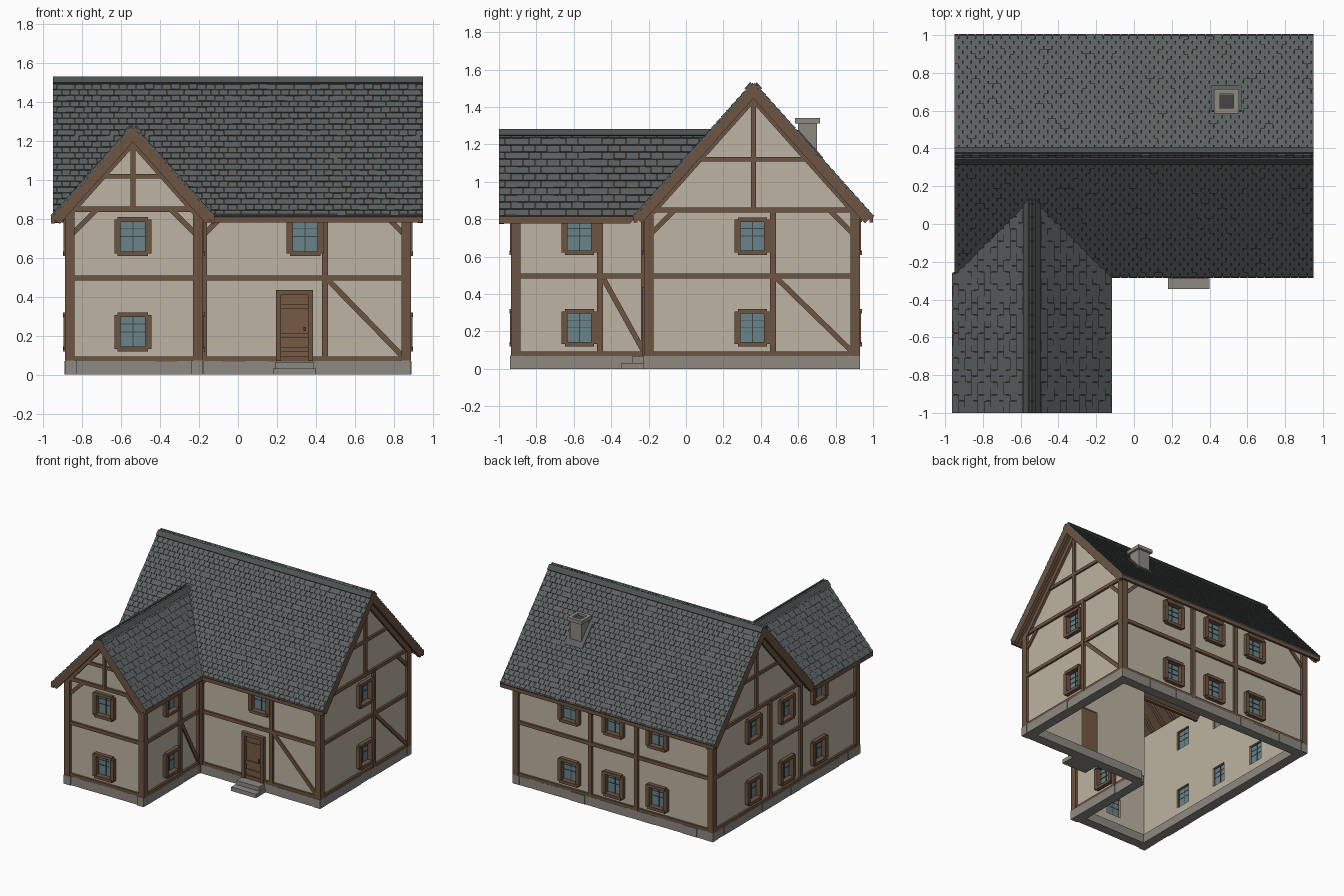
import bpy, bmesh, math, random
from mathutils import Vector as V

random.seed(4)
cube = bpy.data.objects.get("Cube")
if cube:
    bpy.data.objects.remove(cube)


def material(name, *rgb):
    m = bpy.data.materials.new(name)
    m.use_nodes = True
    m.diffuse_color = (*rgb, 1)
    m.node_tree.nodes["Principled BSDF"].inputs["Base Color"].default_value = (*rgb, 1)
    return m


PLASTER = material("cream plaster", .51, .455, .36)
TIMBER = material("brown timber", .155, .09, .054)
DOOR = material("door wood", .18, .1, .057)
SLATE = material("grey slate", .105, .118, .12)
RIDGE = material("dark ridge slate", .07, .085, .08)
STONE = material("foundation stone", .27, .25, .22)
GLASS = material("blue glass", .14, .23, .25)
SOOT = material("dark iron", .06, .06, .06)

parts = {}


def part(name, mat):
    return parts.setdefault(name, (bmesh.new(), mat))[0]


def box(bm, c, ax, ay, az):
    """Box from its centre and three half axes."""
    s = (-1, 1)
    v = [bm.verts.new(c + ax * i + ay * j + az * k) for i in s for j in s for k in s]
    for f in ("0132", "4675", "0451", "2376", "0264", "1573"):
        bm.faces.new([v[int(n)] for n in f])


def block(bm, lo, hi):
    lo, hi = V(lo), V(hi)
    h = (hi - lo) / 2
    box(bm, (lo + hi) / 2, V((h.x, 0, 0)), V((0, h.y, 0)), V((0, 0, h.z)))


def finish(name, bm, mat):
    bmesh.ops.recalc_face_normals(bm, faces=bm.faces[:])
    me = bpy.data.meshes.new(name)
    bm.to_mesh(me)
    bm.free()
    me.materials.append(mat)
    ob = bpy.data.objects.new(name, me)
    bpy.context.scene.collection.objects.link(ob)
    return ob


# Shared sizes: roof pitch and the ridge lines (centre, deck top height)
PITCH = 1.12
MAIN_C, MAIN_Z, WING_C, WING_Z = .36, 1.515, -.54, 1.265
X, Y, Z = V((1, 0, 0)), V((0, 1, 0)), V((0, 0, 1))

# Wall planes: origin, direction along the wall, outward direction
WALLS = {
    "front": (Y * -.205, X, -Y), "wing_front": (Y * -.915, X, -Y),
    "wing_side": (X * -.2, Y, X), "right": (X * .87, Y, X),
    "left": (X * -.87, Y, -X), "back": (Y * .91, X, Y),
}


def at(w, u, z, d=0):
    o, along, out = WALLS[w]
    return o + along * u + Z * z + out * d


def bar(bm, w, u0, z0, u1, z1, width, d0=-.01, d1=.02):
    """Beam lying on a wall between two points."""
    p, q = at(w, u0, z0, (d0 + d1) / 2), at(w, u1, z1, (d0 + d1) / 2)
    out = WALLS[w][2]
    side = (q - p).cross(out).normalized()
    box(bm, (p + q) / 2, (q - p) / 2, side * width / 2, out * (d1 - d0) / 2)


# Plaster walls: hollow shell with openings
def prism(name, lo, hi, c, peak, bottom, a0, a1, along_x):
    bm = bmesh.new()
    prof = [(lo, bottom), (hi, bottom), (hi, peak - PITCH * (hi - c)),
            (c, peak), (lo, peak - PITCH * (c - lo))]
    f = bm.faces.new([bm.verts.new((a0, b, z) if along_x else (b, a0, z)) for b, z in prof])
    r = bmesh.ops.extrude_face_region(bm, geom=[f])
    move = (X if along_x else Y) * (a1 - a0)
    bmesh.ops.translate(bm, vec=move, verts=[v for v in r["geom"] if isinstance(v, bmesh.types.BMVert)])
    return finish(name, bm, PLASTER)


openings = bmesh.new()


def opening(w, u, z, hw, hh):
    _, along, out = WALLS[w]
    box(openings, at(w, u, z), along * hw, Z * hh, out * .065)


# Windows: jambs, head, sill, pane and glazing bars
def window(w, u, z):
    hw, hh = .065, .077
    opening(w, u, z, hw, hh)
    fr = part(w + "_window_frames", TIMBER)
    for s in (-1, 1):
        bar(fr, w, u + s * .079, z - .088, u + s * .079, z + .088, .032, -.03, .026)
        bar(fr, w, u - .078, z + s * .088, u + .078, z + s * .088, .024, -.03, .03)
    bar(part(w + "_panes", GLASS), w, u, z - hh, u, z + hh, hw * 2, -.02, -.012)
    gl = part(w + "_glazing_bars", SOOT)
    bar(gl, w, u, z - hh, u, z + hh, .005, -.022, -.008)
    for dz in (0, .04):
        bar(gl, w, u - hw, z + dz, u + hw, z + dz, .004, -.022, -.008)


# Timber framing of one wall
def frame(w, u0, u1, posts, windows, floors=(.22, .71), braces=(), corners=(1, -1)):
    bm = part(w + "_timbers", TIMBER)
    for z, t in ((.08, .025), (.497, .028), (.85, .028)):
        bar(bm, w, u0, z, u1, z, t, -.01, .016)
    for u in (u0 + .005, u1 - .005):
        bar(bm, w, u, .07, u, .862, .05)
    for u in posts:
        bar(bm, w, u, .07, u, .85, .032, -.01, .018)
    for s in corners:
        e = u0 if s > 0 else u1
        bar(bm, w, e + s * .02, .725, e + s * .14, .845, .026, -.01, .012)
    for a, za, b, zb in braces:
        bar(bm, w, a, za, b, zb, .028, -.01, .012)
    for u in windows:
        for z in floors:
            window(w, u, z)


def gable(w, c, peak, half, collar):
    bm = part(w + "_gable_timbers", TIMBER)
    for s in (-1, 1):
        bar(bm, w, c, peak, c + s * half, peak - PITCH * half, .035)
    k = (peak - collar) / PITCH
    bar(bm, w, c - k, collar, c + k, collar, .025, -.01, .014)
    bar(bm, w, c, .85, c, peak, .026, -.01, .017)


frame("front", -.19, .87, [.447], [.345], floors=[.71], braces=[(.46, .49, .85, .09)])
frame("wing_front", -.87, -.2, [], [WING_C])
frame("wing_side", -.915, -.21, [-.46], [-.57], braces=[(-.44, .48, -.23, .1)], corners=())
frame("right", -.205, .91, [.465], [.355], braces=[(.48, .49, .89, .09)])
frame("left", -.915, .91, [.19, -.2], [.4, -.02, -.43])
frame("back", -.87, .87, [-.205, .205], [-.39, 0, .39])
for side in ("left", "right"):
    gable(side, MAIN_C, MAIN_Z - .07, .54, 1.12)
gable("wing_front", WING_C, WING_Z - .07, .33, 1.02)

# Door with frame, boards and handle
opening("front", .29, .24, .075, .18)
leaf = part("door", DOOR)
bar(leaf, "front", .29, .07, .29, .41, .145, -.035, .004)
for z in (.13, .2, .35):
    bar(leaf, "front", .22, z, .36, z, .022, 0, .012)
surround = part("door_frame", TIMBER)
for u in (.207, .373):
    bar(surround, "front", u, .07, u, .42, .026, -.03, .028)
bar(surround, "front", .194, .423, .386, .423, .026, -.03, .03)
bar(part("door_handle", SOOT), "front", .343, .225, .343, .245, .012, 0, .022)

# Cut the shell
shell = prism("walls", -.205, .91, MAIN_C, MAIN_Z - .028, .05, -.87, .87, True)
steps = [
    ("UNION", prism("wing_body", -.87, -.2, WING_C, WING_Z - .028, .05, -.915, -.1, False)),
    ("DIFFERENCE", prism("main_room", -.165, .87, MAIN_C, MAIN_Z + .03, -.1, -.83, .83, True)),
    ("DIFFERENCE", prism("wing_room", -.83, -.24, WING_C, WING_Z + .03, -.1, -.875, .01, False)),
    ("DIFFERENCE", finish("wall_openings", openings, PLASTER)),
]
for op, cutter in steps:
    cutter.hide_render = True
    mod = shell.modifiers.new(cutter.name, "BOOLEAN")
    mod.operation, mod.solver, mod.object = op, "EXACT", cutter
bpy.context.view_layer.update()
baked = bpy.data.meshes.new_from_object(shell.evaluated_get(bpy.context.evaluated_depsgraph_get()))
shell.modifiers.clear()
shell.data = baked
for _, cutter in steps:
    bpy.data.objects.remove(cutter)

# Foundation: rows of stones with larger corner stones
stones = part("foundation", STONE)
for w, u0, u1 in (("front", -.2, .87), ("wing_front", -.87, -.2), ("wing_side", -.915, -.2),
                  ("right", -.205, .91), ("left", -.915, .91), ("back", -.87, .87)):
    n = round((u1 - u0) / .12)
    for i in range(n):
        a, b = (u0 + (u1 - u0) * k / n for k in (i, i + 1))
        bar(stones, w, a, .035, b, .035, .07, -.06, .015 + random.random() * .006)
for x, y in ((-.86, -.91), (-.21, -.91), (-.205, -.2), (.86, -.2), (.86, .9), (-.86, .9)):
    block(stones, (x - .03, y - .03, 0), (x + .03, y + .03, .072))

# Door steps
stair = part("door_steps", STONE)
block(stair, (.18, -.345, 0), (.4, -.2, .032))
block(stair, (.19, -.29, 0), (.39, -.2, .066))


# Roof: deck, rafters, barge boards, fascias, slates and ridge caps
def roof(name, centre, zr, along, across, a0, a1, half, spacing, width, ends, cut=False):
    deck, trim = part(name + "_deck", TIMBER), part(name + "_barge_boards", TIMBER)
    tiles, cap = part(name + "_slates", SLATE), part(name + "_ridge", RIDGE)
    ridge = across * centre + Z * zr
    length = half * math.hypot(1, PITCH)
    mid, span = along * (a0 + a1) / 2, along * (a1 - a0) / 2
    for s in (-1, 1):
        down = (across * s - Z * PITCH).normalized()
        up = (across * s * PITCH + Z).normalized()
        box(deck, ridge + mid + down * length / 2 - up * .01, span, down * length / 2, up * .01)
        for i in range(1, int((a1 - a0) / .12)):
            box(deck, ridge + along * (a0 + i * .12) + down * length * .38 - up * .03,
                along * .012, down * length * .36, up * .014)
        for a in ends:
            inset = .014 if a < 0 else -.014
            box(trim, ridge + along * (a + inset) + down * length / 2 - up * .02,
                along * .014, down * length / 2, up * .026)
        box(trim, ridge + mid + across * s * half - Z * (PITCH * half + .006),
            span, across * .01, Z * .022)
        box(cap, ridge + mid + down * .02 + up * .02, span, down * .022, up * .005)
        tilt_d, tilt_u = (down + up * .12).normalized(), (up - down * .12).normalized()
        for r in range(round(length / spacing)):
            a = a0 - (width / 2 if r % 2 else 0)
            while a < a1 - .002:
                lo, hi = max(a, a0), min(a + width - .002, a1)
                c = ridge + along * (lo + hi) / 2 + down * (r + .45) * spacing
                c += up * (.01 + random.uniform(-.001, .001))
                box(tiles, c, along * (hi - lo) / 2, tilt_d * spacing * .62, tilt_u * .005)
                a += width
    if cut:
        for bm in (deck, trim, tiles, cap):
            bmesh.ops.bisect_plane(bm, geom=bm.verts[:] + bm.edges[:] + bm.faces[:],
                                   plane_co=Y * MAIN_C + Z * MAIN_Z,
                                   plane_no=Z - Y * PITCH, clear_inner=True)


roof("main_roof", MAIN_C, MAIN_Z, X, Y, -.95, .95, .63, .0395, .045, (-.95, .95))
roof("wing_roof", WING_C, WING_Z, Y, X, -1, .17, .41, .051, .065, (-1,), cut=True)

# Chimney with open cap and flashing
cx, cy = .49, .65
stack = part("chimney", STONE)
block(stack, (cx - .05, cy - .05, 1.1), (cx + .05, cy + .05, 1.32))
for s in (-1, 1):
    block(stack, (cx - .066, cy + s * .052 - .014, 1.312), (cx + .066, cy + s * .052 + .014, 1.34))
    block(stack, (cx + s * .052 - .014, cy - .04, 1.312), (cx + s * .052 + .014, cy + .04, 1.34))
block(part("chimney_flue", SOOT), (cx - .036, cy - .036, 1.315), (cx + .036, cy + .036, 1.324))
slope, lift = (Y - Z * PITCH).normalized(), (Y * PITCH + Z).normalized()
box(part("chimney_flashing", SLATE), V((cx, cy, MAIN_Z - PITCH * (cy - MAIN_C))) + lift * .014,
    X * .08, slope * .1, lift * .008)

for name, (bm, mat) in parts.items():
    finish(name, bm, mat)
